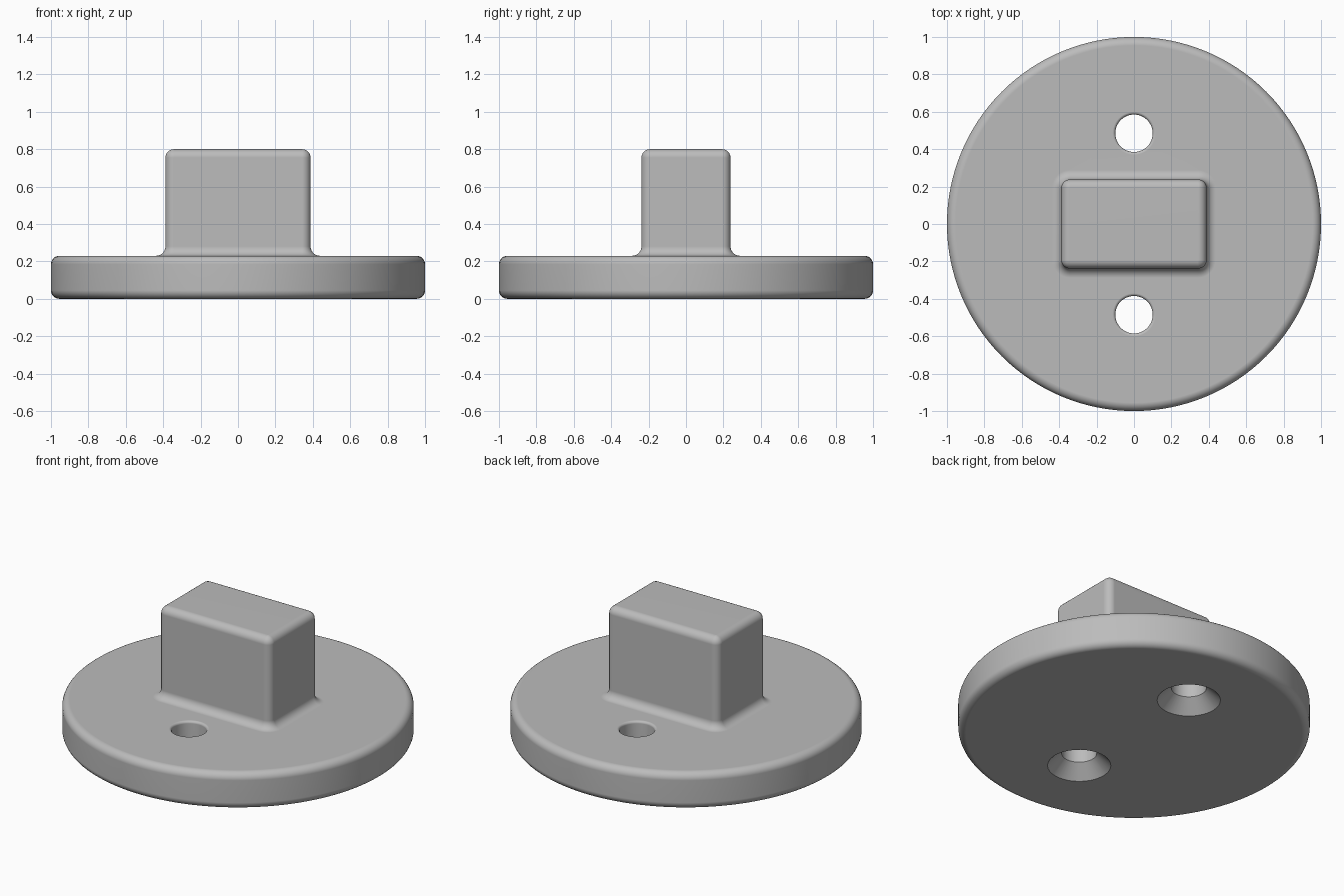
import bpy
import bmesh
from math import sin, cos, pi

cube = bpy.data.objects.get("Cube")
if cube:
    bpy.data.objects.remove(cube, do_unlink=True)

grey = bpy.data.materials.new("plain grey")
grey.use_nodes = True
colour = (0.5, 0.5, 0.5, 1)
grey.diffuse_color = colour
grey.node_tree.nodes["Principled BSDF"].inputs["Base Color"].default_value = colour


def arc(cx, cz, r, start, end, steps=6):
    """Points of a fillet in the (radius, height) plane; angles in quarter turns."""
    angles = [(start + (end - start) * i / steps) * pi / 2 for i in range(steps + 1)]
    return [(cx + r * cos(a), cz + r * sin(a)) for a in angles]


def rounded_solid(name, profile, core=(0, 0), centre_y=0, corner_steps=8):
    """Sweep a profile, bottom to top, around a rectangular core (a point gives a lathe)."""
    bm = bmesh.new()
    rings = []
    for r, z in profile:
        ring = []
        for q, (sx, sy) in enumerate([(1, 1), (-1, 1), (-1, -1), (1, -1)]):
            for i in range(corner_steps + 1):
                a = (q + i / corner_steps) * pi / 2
                ring.append(bm.verts.new((sx * core[0] + r * cos(a),
                                          centre_y + sy * core[1] + r * sin(a), z)))
        rings.append(ring)
    count = len(rings[0])
    for low, high in zip(rings, rings[1:]):
        for i in range(count):
            j = (i + 1) % count
            bm.faces.new((low[i], low[j], high[j], high[i]))
    bm.faces.new(rings[0][::-1])
    bm.faces.new(rings[-1])
    bmesh.ops.remove_doubles(bm, verts=bm.verts, dist=0.0005)
    bmesh.ops.recalc_face_normals(bm, faces=bm.faces)
    mesh = bpy.data.meshes.new(name)
    bm.to_mesh(mesh)
    bm.free()
    mesh.materials.append(grey)
    obj = bpy.data.objects.new(name, mesh)
    bpy.context.collection.objects.link(obj)
    return obj


def combine(target, other, operation):
    """Apply a boolean and discard the second solid."""
    mod = target.modifiers.new(operation, 'BOOLEAN')
    mod.operation, mod.object, mod.solver = operation, other, 'EXACT'
    bpy.context.view_layer.objects.active = target
    bpy.ops.object.modifier_apply(modifier=mod.name)
    bpy.data.objects.remove(other, do_unlink=True)


top = 0.23      # upper face of the disc
edge = 0.045    # general edge rounding

# Round base disc with softened rims
base = rounded_solid("base_with_block",
                     arc(1 - edge, edge, edge, -1, 0) + arc(1 - edge, top - edge, edge, 0, 1),
                     corner_steps=32)

# Rectangular block with rounded edges and a flared foot
flare = 0.05
foot = arc(edge + flare, top + flare, flare, -1, -2)
block = rounded_solid("block",
                      [(edge + flare, top - 0.05)] + foot + arc(0, 0.8 - edge, edge, 0, 1),
                      core=(0.388 - edge, 0.238 - edge))
combine(base, block, 'UNION')

# Two screw holes: countersunk below, lightly eased at the upper rim
ease = 0.015
hole = [(0.19, -0.01), (0.1, 0.08)] + arc(0.1 + ease, top - ease, ease, 2, 1, 4)
hole.append((0.1 + ease, top + 0.02))
for side in (-1, 1):
    cutter = rounded_solid("screw_hole_cutter", hole, centre_y=side * 0.485, corner_steps=12)
    combine(base, cutter, 'DIFFERENCE')

# Smooth fillets that leave the flat faces flat
bpy.ops.object.select_all(action='DESELECT')
base.select_set(True)
bpy.context.view_layer.objects.active = base
bpy.ops.object.shade_smooth_by_angle(angle=pi / 6)
weighted = base.modifiers.new("flat_face_normals", 'WEIGHTED_NORMAL')
weighted.keep_sharp = True
